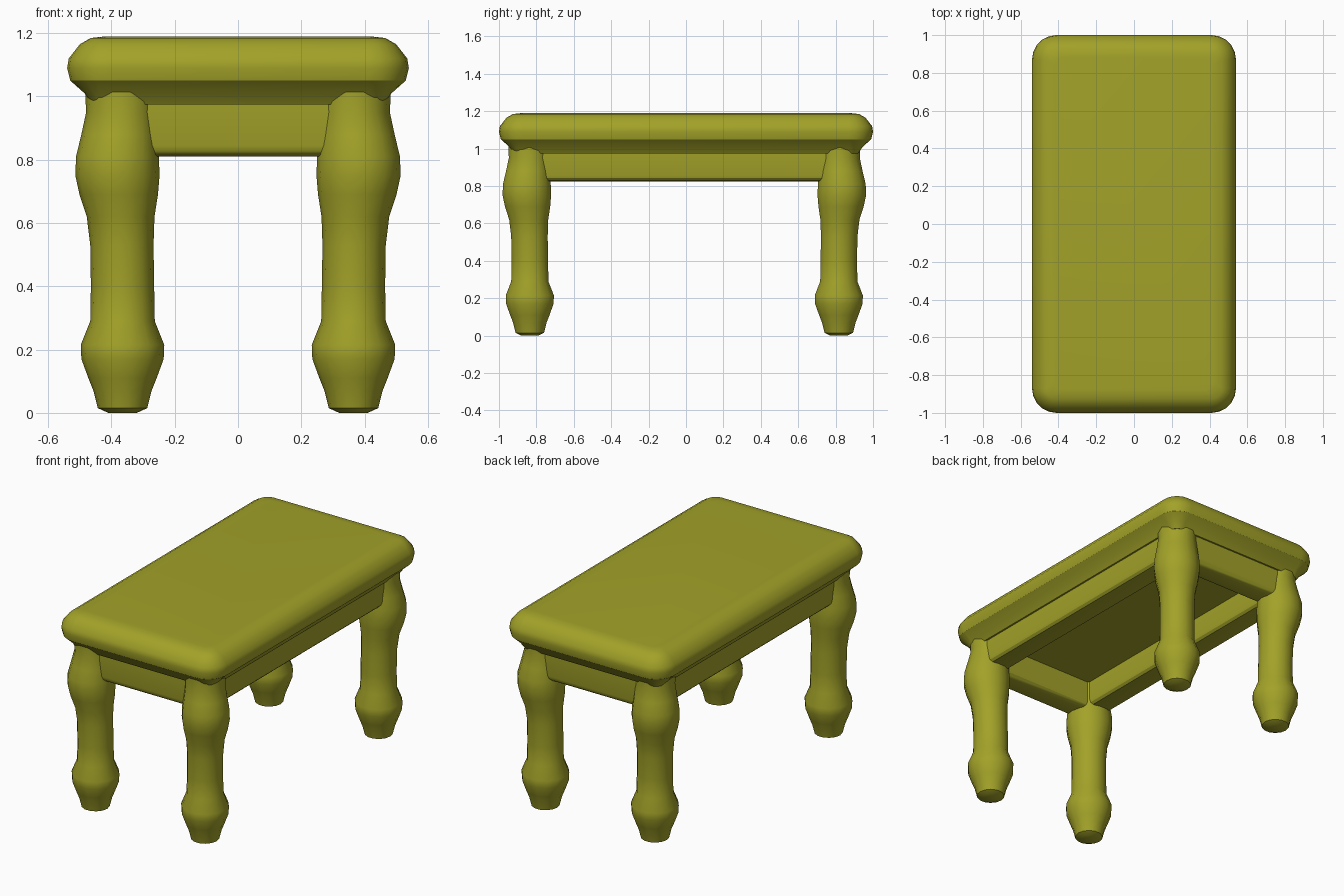
import bpy, bmesh, math

cube = bpy.data.objects.get("Cube")
if cube:
    bpy.data.objects.remove(cube, do_unlink=True)

olive = bpy.data.materials.new("olive")
olive.use_nodes = True
colour = (0.36, 0.36, 0.022, 1)
olive.diffuse_color = colour
olive.node_tree.nodes["Principled BSDF"].inputs["Base Color"].default_value = colour


def finish(name, bm, angle=30):
    bmesh.ops.recalc_face_normals(bm, faces=bm.faces)
    mesh = bpy.data.meshes.new(name)
    bm.to_mesh(mesh)
    bm.free()
    mesh.materials.append(olive)
    obj = bpy.data.objects.new(name, mesh)
    bpy.context.collection.objects.link(obj)
    bpy.ops.object.select_all(action="DESELECT")
    obj.select_set(True)
    bpy.context.view_layer.objects.active = obj
    bpy.ops.object.shade_smooth_by_angle(angle=math.radians(angle))
    return obj


def loft(name, rings):
    """Skin a stack of equal-length rings and cap both ends."""
    bm = bmesh.new()
    loops = [[bm.verts.new(p) for p in ring] for ring in rings]
    n = len(loops[0])
    for a, b in zip(loops, loops[1:]):
        for i in range(n):
            j = (i + 1) % n
            bm.faces.new((a[i], a[j], b[j], b[i]))
    bm.faces.new(loops[0][::-1])
    bm.faces.new(loops[-1])
    return finish(name, bm)


def rounded_rectangle(hx, hy, r, z, steps=5):
    points = []
    for k, (sx, sy) in enumerate([(1, 1), (-1, 1), (-1, -1), (1, -1)]):
        for s in range(steps + 1):
            a = (k + s / steps) * math.pi / 2
            points.append((sx * (hx - r) + r * math.cos(a),
                           sy * (hy - r) + r * math.sin(a), z))
    return points


# Table top: height and inset of its rounded edge
edge = [(0.975, 0.08), (1.01, 0.055), (1.05, 0.01), (1.09, 0), (1.12, 0.005),
        (1.165, 0.04), (1.185, 0.075), (1.19, 0.12)]
loft("table_top", [rounded_rectangle(0.54 - i, 1 - i, max(0.13 - i, 0.05), z)
                   for z, i in edge])

# Turned legs: height, radius and outward lean
leg_profile = [(0, 0.045, 0), (0.015, 0.078, 0), (0.07, 0.092, 0),
               (0.11, 0.108, 0), (0.17, 0.13, 0), (0.215, 0.132, 0),
               (0.29, 0.102, 0), (0.4, 0.1, 0), (0.53, 0.1, 0.002),
               (0.62, 0.107, 0.006), (0.69, 0.124, 0.012),
               (0.75, 0.133, 0.016), (0.81, 0.131, 0.016),
               (0.88, 0.12, 0.01), (0.95, 0.111, 0.004), (1.03, 0.115, 0.004)]
SIDES = 14
for x_name, sx in (("left", 1), ("right", -1)):
    for y_name, sy, y in (("front", -1, -0.835), ("back", 1, 0.817)):
        rings = []
        for z, r, lean in leg_profile:
            cx, cy = sx * (0.365 + lean), y + sy * lean
            angles = [math.tau * i / SIDES for i in range(SIDES)]
            rings.append([(cx + r * math.cos(a), cy + r * math.sin(a), z)
                          for a in angles])
        loft(f"{y_name}_{x_name}_leg", rings)


# Aprons: rounded rails between the legs
def apron(name, centre, size):
    bm = bmesh.new()
    bmesh.ops.create_cube(bm, size=1)
    bmesh.ops.scale(bm, vec=size, verts=bm.verts)
    bmesh.ops.translate(bm, vec=centre, verts=bm.verts)
    bottom = min(v.co.z for v in bm.verts)
    edges = [e for e in bm.edges if all(v.co.z < bottom + 0.01 for v in e.verts)]
    bmesh.ops.bevel(bm, geom=edges, offset=0.035, segments=3,
                    profile=0.5, affect="EDGES")
    finish(name, bm)


for name, s in (("left", 1), ("right", -1)):
    apron(f"{name}_apron", (s * 0.375, 0, 0.912), (0.15, 1.66, 0.175))
for name, s in (("back", 1), ("front", -1)):
    apron(f"{name}_apron", (0, s * 0.835, 0.905), (0.72, 0.15, 0.19))
